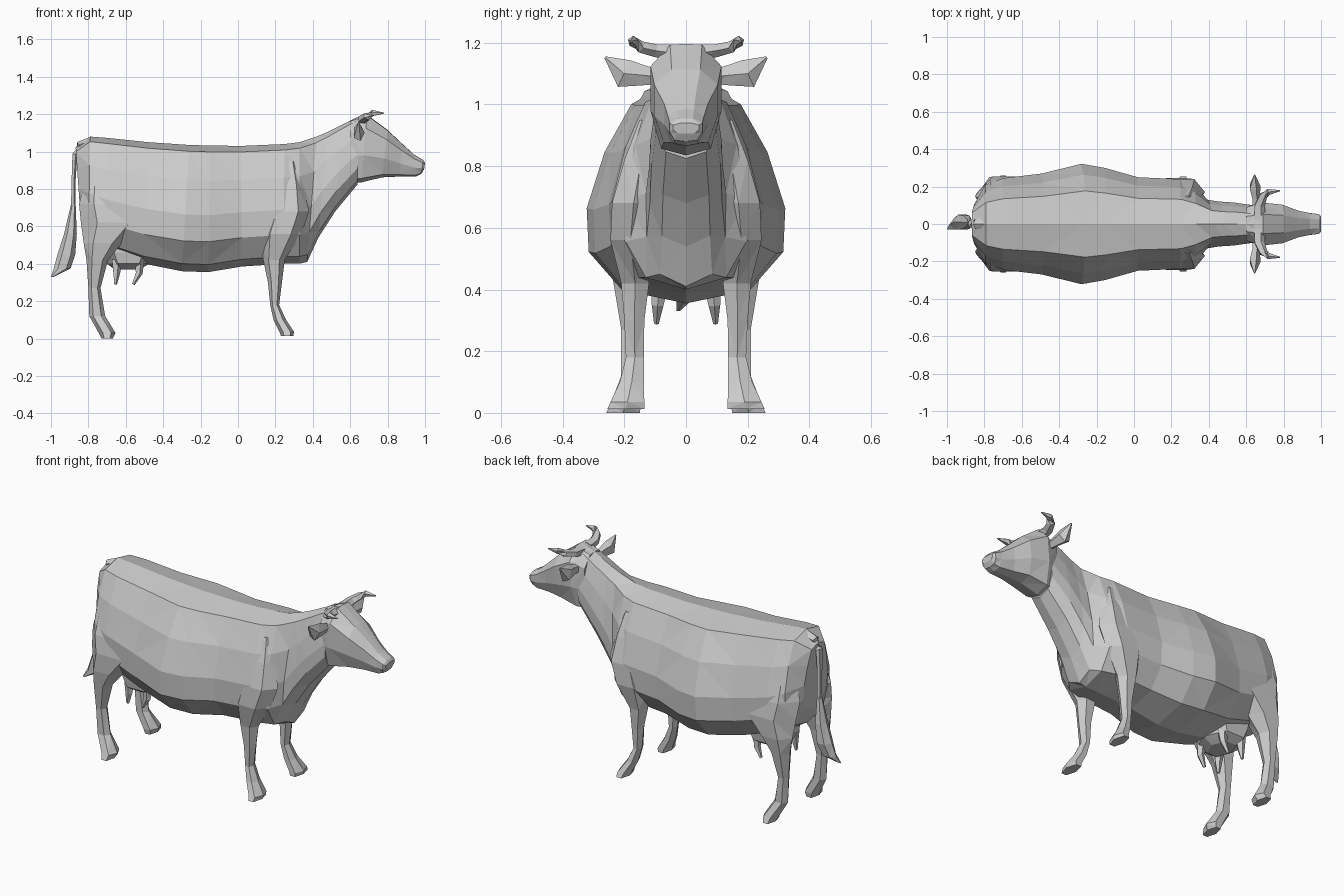
import bpy, bmesh, math
from mathutils import Vector


def loft(name, rings, mirror=False):
    """Skin a list of equal-sized vertex rings and cap both ends."""
    bm = bmesh.new()
    loops = [[bm.verts.new(p) for p in ring] for ring in rings]
    n = len(loops[0])
    for a, b in zip(loops, loops[1:]):
        for i in range(n):
            j = (i + 1) % n
            bm.faces.new((a[i], a[j], b[j], b[i]))
    bm.faces.new(loops[0])
    bm.faces.new(loops[-1])
    bmesh.ops.recalc_face_normals(bm, faces=bm.faces)
    bmesh.ops.triangulate(bm, faces=bm.faces)
    mesh = bpy.data.meshes.new(name)
    bm.to_mesh(mesh)
    bm.free()
    obj = bpy.data.objects.new(name, mesh)
    bpy.context.collection.objects.link(obj)
    if mirror:
        mod = obj.modifiers.new("Mirror", 'MIRROR')
        mod.use_axis = (False, True, False)
        mod.use_mirror_merge = False
    return obj


def slice_ring(profile, xt, zt, xb, zb, w):
    """Symmetric cross-section leaning from a top point to a bottom point."""
    half = [(w * u, xb + (xt - xb) * v, zb + (zt - zb) * v) for u, v in profile]
    right = [(x, y, z) for y, x, z in half]
    left = [(x, -y, z) for y, x, z in half[-2:0:-1]]
    return right + left


def flat_ring(z, x0, x1, y0, y1):
    """Horizontal six-sided section filling the given x and y ranges."""
    cx, cy, rx, ry = (x0 + x1) / 2, (y0 + y1) / 2, (x1 - x0) / 2, (y1 - y0) / 2
    return [(cx + rx * math.cos(k * math.pi / 3),
             cy + ry * math.sin(k * math.pi / 3) / 0.866, z) for k in range(6)]


def tube(path, sides=5):
    """Rings around a path of (x, y, z, radius_a, radius_b)."""
    pts = [Vector(p[:3]) for p in path]
    rings = []
    for i, p in enumerate(path):
        d = (pts[min(i + 1, len(pts) - 1)] - pts[max(i - 1, 0)]).normalized()
        ref = Vector((1, 0, 0)) if abs(d.x) < 0.8 else Vector((0, 0, 1))
        a = (ref - d * ref.dot(d)).normalized()
        b = d.cross(a)
        rings.append([pts[i] + a * p[3] * math.cos(t) + b * p[4] * math.sin(t)
                      for t in (2 * math.pi * k / sides for k in range(sides))])
    return rings


# Torso and neck
BODY = [(0, 1), (.55, .95), (.82, .72), (1, .45), (.98, .24), (.65, .06), (0, 0)]
body = loft("body", [slice_ring(BODY, *s) for s in (
    (-.868, 1.02, -.84, .62, .11),
    (-.79, 1.08, -.80, .53, .21),
    (-.70, 1.073, -.70, .47, .245),
    (-.48, 1.05, -.50, .40, .27),
    (-.26, 1.035, -.30, .36, .322),
    (-.15, 1.032, -.16, .355, .30),
    (.02, 1.03, .02, .385, .25),
    (.25, 1.04, .24, .40, .24),
    (.33, 1.05, .33, .40, .20),
    (.42, 1.08, .37, .41, .13),
    (.48, 1.105, .43, .54, .12),
    (.55, 1.14, .52, .68, .115),
    (.64, 1.185, .64, .825, .10))])

# Head and muzzle
HEAD = [(0, 1), (.45, .99), (1, .8), (1, .4), (.7, .06), (0, 0)]
head = loft("head", [slice_ring(HEAD, *s) for s in (
    (.60, 1.165, .61, .835, .09),
    (.69, 1.197, .66, .835, .115),
    (.80, 1.115, .77, .862, .103),
    (.88, 1.04, .86, .866, .072),
    (.94, .985, .95, .866, .058),
    (.99, .955, .98, .88, .053),
    (1.0, .94, .995, .905, .042))])

# Ears and horns
loft("ear", tube([(.65, .09, 1.09, .02, .025), (.65, .14, 1.095, .022, .035),
                  (.645, .20, 1.10, .032, .05), (.645, .262, 1.153, .004, .004)]), True)
loft("horn", tube([(.67, .03, 1.165, .035, .03), (.67, .10, 1.175, .03, .022),
                   (.69, .15, 1.188, .024, .02), (.72, .172, 1.205, .018, .018),
                   (.78, .178, 1.205, .003, .003)]), True)

# Front legs with shoulders
front_leg = loft("front_leg", [flat_ring(*s) for s in (
    (.95, .24, .31, .08, .15),
    (.82, .20, .35, .09, .20),
    (.68, .15, .38, .10, .24),
    (.56, .115, .34, .115, .245),
    (.42, .135, .25, .12, .21),
    (.30, .16, .235, .135, .20),
    (.18, .172, .22, .137, .195),
    (.10, .19, .257, .137, .215),
    (.035, .222, .30, .135, .245),
    (.013, .23, .295, .135, .255))], True)

# Hind legs with thighs
hind_leg = loft("hind_leg", [flat_ring(*s) for s in (
    (.90, -.80, -.66, .08, .18),
    (.72, -.85, -.53, .05, .24),
    (.62, -.84, -.49, .08, .255),
    (.51, -.825, -.62, .11, .25),
    (.42, -.81, -.695, .13, .235),
    (.27, -.80, -.735, .15, .21),
    (.12, -.795, -.71, .15, .21),
    (.03, -.745, -.655, .145, .245),
    (0, -.73, -.67, .15, .258))], True)

# Udder and teats
udder = loft("udder", [flat_ring(*s) for s in (
    (.58, -.77, -.44, -.12, .12),
    (.46, -.74, -.43, -.135, .135),
    (.40, -.70, -.47, -.125, .125),
    (.37, -.66, -.53, -.08, .08))])
for label, x, tip in (("rear", -.65, -.655), ("front", -.53, -.56)):
    loft(label + "_teat", tube([(x, .085, .42, .03, .03), (x, .092, .35, .02, .02),
                                (tip, .096, .29, .008, .008)]), True)

# Fuse the limbs, head and udder into one continuous hide
for part in (front_leg, hind_leg, head, udder):
    mod = body.modifiers.new("Fuse " + part.name, 'BOOLEAN')
    mod.operation = 'UNION'
    mod.solver = 'EXACT'
    mod.object = part
    part.hide_render = True
    part.hide_set(True)

# Tail and its tuft
loft("tail", tube([(-.78, 0, 1.05, .03, .03), (-.845, 0, 1.03, .025, .028),
                   (-.873, 0, .985, .015, .025), (-.88, .005, .85, .012, .018),
                   (-.882, .01, .68, .014, .016)]))
loft("tail_tuft", [flat_ring(*s) for s in (
    (.72, -.892, -.868, -.005, .02),
    (.56, -.93, -.862, -.025, .045),
    (.45, -.965, -.87, -.03, .05),
    (.375, -.985, -.895, -.03, .03),
    (.33, -1.0, -.985, -.03, -.02))])
